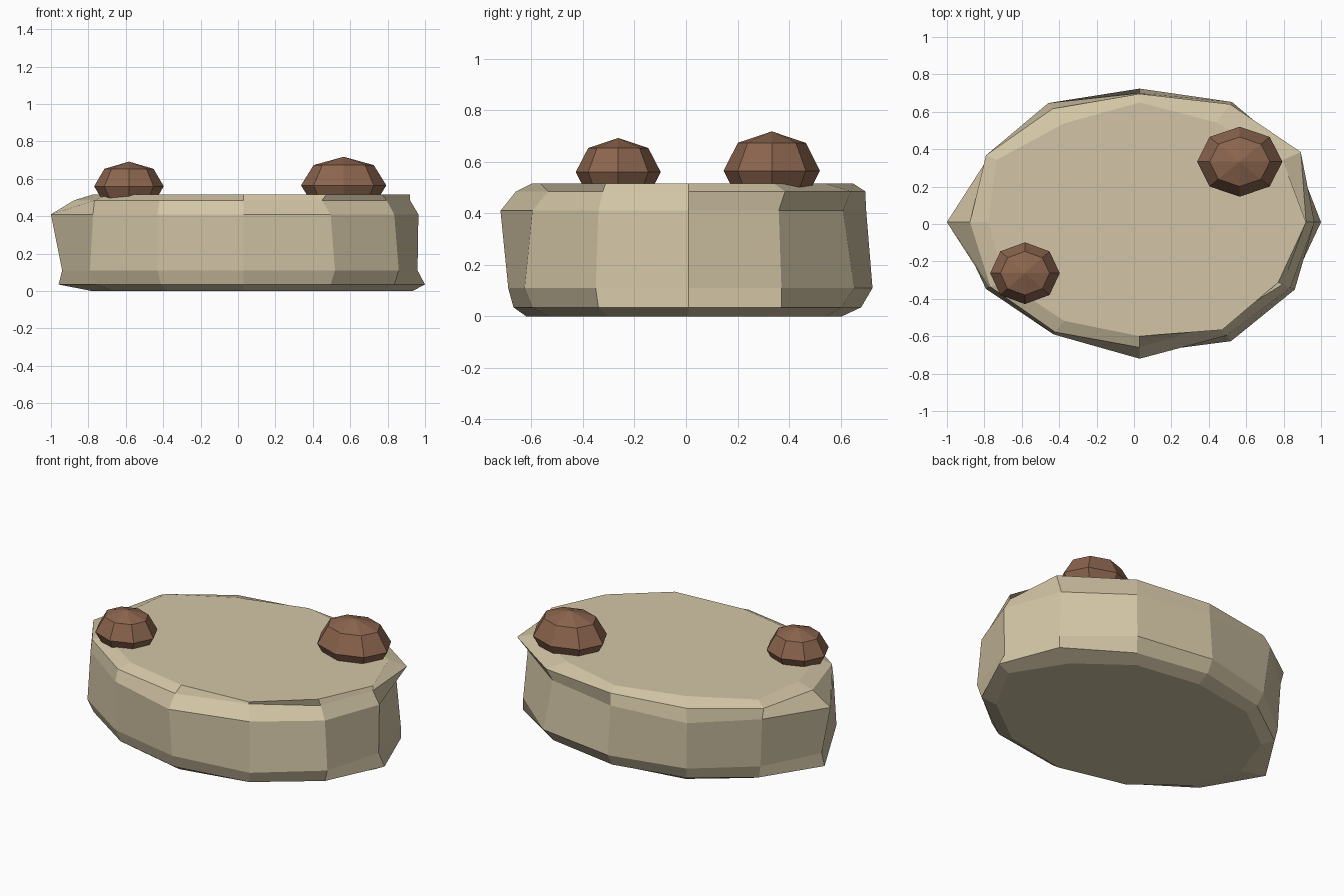
import bpy, bmesh
from math import cos, sin, radians

if "Cube" in bpy.data.objects:
    bpy.data.objects.remove(bpy.data.objects["Cube"])


def material(name, rgb):
    m = bpy.data.materials.new(name)
    m.diffuse_color = (*rgb, 1)
    m.use_nodes = True
    m.node_tree.nodes["Principled BSDF"].inputs["Base Color"].default_value = m.diffuse_color
    return m


def finish(name, bm, mat):
    bmesh.ops.recalc_face_normals(bm, faces=bm.faces)
    me = bpy.data.meshes.new(name)
    bm.to_mesh(me)
    bm.free()
    me.materials.append(mat)
    ob = bpy.data.objects.new(name, me)
    bpy.context.collection.objects.link(ob)
    return ob


stone = material("pale_stone", (0.65, 0.56, 0.38))
brown = material("brown", (0.26, 0.13, 0.076))

# Stone slab: 12-sided oval rings, height -> radius factors from +x anticlockwise
rings = {
    0.0:   (.97, .88, .88, .85, .87, .87, .87, .87, .88, .90, .90, .90),
    0.035: (1.043, 1.03, .98, .957, .95, .96, 1.064, .98, .95, .971, 1.0, 1.0),
    0.11:  (1.0, 1.03, 1.06, 1.02, 1.0, .98, 1.043, 1.02, .99, 1.0, 1.05, 1.03),
    0.41:  (1.005, 1.0, .99, .985, 1.05, 1.0, 1.108, 1.0, .99, 1.043, 1.0, 1.0),
    0.485: (.957, 1.07, 1.04, .98, 1.0, 1.02, .975, .99, .97, .957, .90, .95),
    0.515: (.957, .95, .88, .914, .87, .95, .87, .90, .87, .871, .95, .92),
}
bm = bmesh.new()
loops = []
for z, factors in rings.items():
    loops.append([bm.verts.new((0.03 + 0.93 * f * cos(radians(30 * k)),
                                0.01 + 0.70 * f * sin(radians(30 * k)), z))
                  for k, f in enumerate(factors)])
for a, b in zip(loops, loops[1:]):
    for k in range(12):
        n = (k + 1) % 12
        bm.faces.new((a[k], a[n], b[n], b[k]))
bm.faces.new(loops[0][::-1])
bm.faces.new(loops[-1])
finish("stone_slab", bm, stone)


# Faceted knobs: low-poly spheres half sunk into the slab
def knob(name, centre, radii):
    bm = bmesh.new()
    bmesh.ops.create_uvsphere(bm, u_segments=8, v_segments=4, radius=1)
    bmesh.ops.scale(bm, vec=radii, verts=bm.verts)
    bmesh.ops.translate(bm, vec=centre, verts=bm.verts)
    finish(name, bm, brown)


knob("large_knob", (0.565, 0.333, 0.565), (0.228, 0.187, 0.153))
knob("small_knob", (-0.583, -0.263, 0.56), (0.186, 0.165, 0.132))
